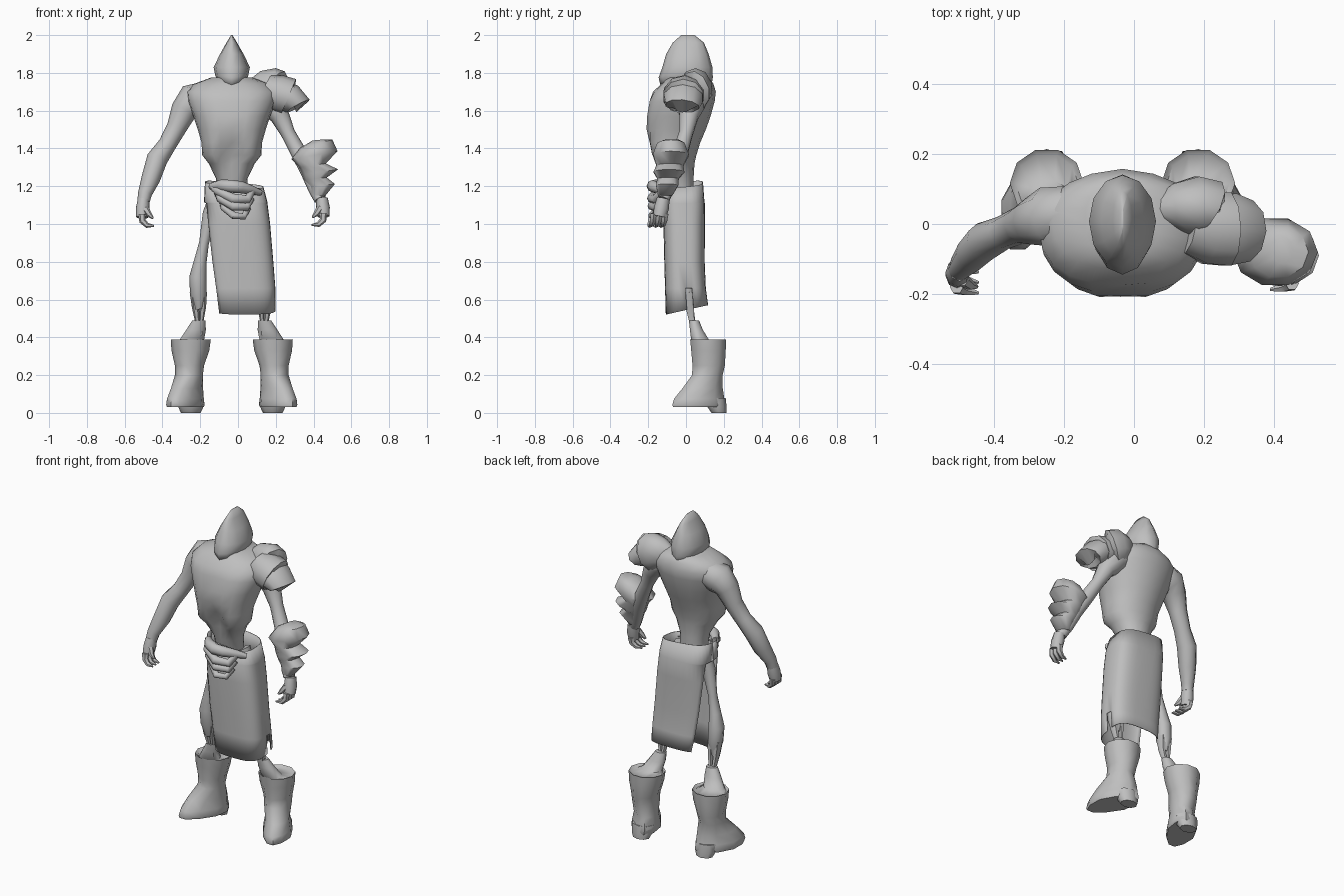
import bpy, bmesh, math
from mathutils import Vector

MID = -0.033  # x of the body's symmetry plane
grey = bpy.data.materials.new("plain_grey")
grey.diffuse_color = (0.52, 0.52, 0.52, 1)


def finish(name, bm, angle=50, fix=True):
    if fix:
        bmesh.ops.recalc_face_normals(bm, faces=bm.faces)
    me = bpy.data.meshes.new(name)
    bm.to_mesh(me)
    bm.free()
    me.materials.append(grey)
    ob = bpy.data.objects.new(name, me)
    bpy.context.collection.objects.link(ob)
    bpy.ops.object.select_all(action='DESELECT')
    ob.select_set(True)
    bpy.context.view_layer.objects.active = ob
    bpy.ops.object.shade_smooth_by_angle(angle=math.radians(angle))
    return ob


def skin(name, rings, angle=50):
    """Bridge rings of points and cap both ends."""
    bm = bmesh.new()
    vs = [[bm.verts.new(p) for p in r] for r in rings]
    n = len(vs[0])
    for a, b in zip(vs, vs[1:]):
        for i in range(n):
            j = (i + 1) % n
            bm.faces.new((a[i], a[j], b[j], b[i]))
    bm.faces.new(vs[0])
    bm.faces.new(vs[-1])
    return finish(name, bm, angle)


def power(v, e):
    return math.copysign(abs(v) ** e, v)


def oval(z, cx, cy, hx, hy, tilt=0, n=12, e=1.0):
    """Level oval ring; tilt raises it towards +x, e < 1 makes it boxier."""
    pts = []
    for i in range(n):
        a = math.tau * i / n
        x, y = hx * power(math.cos(a), e), hy * power(math.sin(a), e)
        pts.append(Vector((cx + x, cy + y, z + tilt * x)))
    return pts


def tube(name, path, n=8, flat=1.0, angle=50):
    """Limb along points (x, y, z, radius)."""
    pts = [Vector(p[:3]) for p in path]
    rings = []
    for i, p in enumerate(pts):
        d = (pts[min(i + 1, len(pts) - 1)] - pts[max(i - 1, 0)]).normalized()
        u = Vector((0, 1, 0)).cross(d).normalized()
        v = d.cross(u)
        r = path[i][3]
        rings.append([p + u * r * math.cos(math.tau * k / n)
                      + v * r * flat * math.sin(math.tau * k / n) for k in range(n)])
    return skin(name, rings, angle)


# Hood: pointed at the front and back, closing to a ridge on top
hood = []
for z, hx, y0, y1 in ((1.72, .05, -.08, .11), (1.733, .075, -.135, .135), (1.775, .088, -.145, .142),
                      (1.83, .096, -.125, .14), (1.90, .062, -.105, .12),
                      (1.96, .028, -.07, .095), (2.0, .004, -.025, .045)):
    ring = oval(z, MID, (y0 + y1) / 2, hx, (y1 - y0) / 2, 0, 12)
    for p in ring:
        if z < 1.8:  # chin drops to a point, cheeks stay higher
            p.z += .3 * abs(p.x - MID) * (1.82 - z) / .09
    hood.append(ring)
skin("hood", hood, 60)

# Torso: ribcage with a hollow belly under an arched rib edge
torso = []
for z, hx, y0, y1, hollow in ((1.14, .08, -.09, .04, 0), (1.24, .083, -.12, .04, 0),
                              (1.32, .122, -.165, .045, .04), (1.365, .157, -.20, .055, .07),
                              (1.43, .16, -.213, .075, .045), (1.50, .18, -.218, .105, .01),
                              (1.57, .203, -.215, .13, .01), (1.65, .235, -.20, .152, .015),
                              (1.70, .24, -.175, .158, 0), (1.742, .20, -.13, .145, 0),
                              (1.775, .11, -.10, .125, 0)):
    ring = oval(z, MID, (y0 + y1) / 2, hx, (y1 - y0) / 2, 0, 20, .85)
    for p in ring:
        if p.y < (y0 + y1) / 2:
            p.y += hollow * max(0, 1 - abs(p.x - MID) / .09)
        else:  # back falls away from the spine
            p.y -= .02 * abs(p.x - MID) / .25
    torso.append(ring)
skin("torso", torso, 60)

# Bare arm
tube("bare_arm", [(-.10, .045, 1.69, .04), (-.18, .035, 1.675, .078), (-.24, .02, 1.655, .09),
                  (-.287, .008, 1.60, .07), (-.325, -.003, 1.51, .053), (-.375, -.025, 1.42, .048),
                  (-.428, -.05, 1.345, .056), (-.462, -.085, 1.24, .05), (-.493, -.12, 1.16, .037),
                  (-.50, -.13, 1.12, .033)], 10, 1, 60)
# Armoured arm
tube("armoured_arm", [(.08, .04, 1.68, .05), (.17, .03, 1.65, .08), (.222, .015, 1.57, .052),
                      (.265, .0, 1.48, .038), (.32, -.03, 1.38, .042), (.375, -.07, 1.28, .045),
                      (.41, -.10, 1.18, .036), (.435, -.12, 1.13, .033)], 10, 1, 60)


# Hands: palm, three curled fingers and a thumb
def hand(side, x, y, z):
    s = -side  # towards the body
    tube(side_name[side] + "_palm", [(x, y + .01, z + .05, .031), (x - s * .005, y, z, .036),
                                     (x - s * .008, y - .01, z - .045, .032)], 8, 1.1)
    for k in range(3):
        fy = y - .04 + .03 * k
        tube(f"{side_name[side]}_finger_{k + 1}",
             [(x - s * .008, fy, z - .03, .02), (x - s * .005, fy - .005, z - .065, .018),
              (x + s * .02, fy - .012, z - .088, .014), (x + s * .055, fy - .018, z - .09, .005)], 6)
    tube(side_name[side] + "_thumb", [(x + s * .01, y - .02, z, .02), (x + s * .03, y - .035, z - .03, .015),
                                      (x + s * .05, y - .04, z - .05, .006)], 6)


side_name = {-1: "bare", 1: "armoured"}
hand(-1, -.50, -.14, 1.08)
hand(1, .445, -.13, 1.085)

# Shoulder guard: three overlapping flared plates
plates = (((.06, .04, 1.72, .04), (.115, .05, 1.725, .085), (.175, .05, 1.715, .113), (.203, .045, 1.705, .112),
           (.21, .03, 1.70, .06)),
          ((.15, .0, 1.715, .08), (.215, -.01, 1.69, .10), (.268, -.015, 1.675, .10), (.262, -.01, 1.67, .05)),
          ((.20, -.01, 1.70, .07), (.275, -.015, 1.665, .08), (.32, -.02, 1.625, .068), (.30, -.02, 1.62, .03)))
for i, path in enumerate(plates):
    tube(f"shoulder_plate_{i + 1}", path, 10, (.8, 1.1, 1.35)[i], 55)

# Forearm guard: three flared tiers
skin("forearm_guard", [oval(*r, n=10) for r in (
    (1.445, .425, -.075, .03, .04, .1), (1.425, .415, -.08, .085, .075, .25),
    (1.365, .405, -.08, .122, .10, .17), (1.31, .395, -.085, .07, .075, .15),
    (1.275, .435, -.09, .095, .085, .15), (1.24, .41, -.095, .06, .06, .1),
    (1.205, .445, -.10, .068, .062, .1), (1.15, .425, -.11, .038, .04, 0))], 55)

# Skirt: closed waistband over wrapped cloth, split down one side
rows = ((1.21, -.02, -.01, .155, .10, 0), (1.115, -.012, -.01, .168, .108, 0), (1.11, -.01, -.01, .166, .11, .38),
        (1.0, .0, -.01, .17, .11, .48), (.80, .015, -.008, .172, .107, .62),
        (.66, .028, -.003, .17, .108, .69), (.55, .036, .005, .163, .112, .72))
bm = bmesh.new()
N = 28
last = len(rows) - 1
grid = []
for k, (z, cx, cy, hx, hy, gap) in enumerate(rows):
    line = []
    for i in range(N + 1):
        a = -math.pi + gap + (math.tau - 2 * gap) * i / N
        x, y = hx * power(math.cos(a), .65), hy * power(math.sin(a), .65)
        droop = (.22 * (y - .02) if k == last else -.09 * x + .1 * y if k == 0 else 0)
        line.append(bm.verts.new((cx + x, cy + y, z + droop)))
    grid.append(line)
for k in range(last):
    for i in range(N):
        if k == last - 1 and i == N // 2:  # small notch at the side of the hem
            continue
        bm.faces.new((grid[k][i], grid[k + 1][i], grid[k + 1][i + 1], grid[k][i + 1]))
skirt = finish("skirt", bm, 50, False)
mod = skirt.modifiers.new("thickness", 'SOLIDIFY')
mod.thickness = .004
mod.offset = -1

# Knotted sash hanging at the front of the waist
tube("sash_knot", [(-.14, -.09, 1.20, .02), (-.09, -.15, 1.205, .03), (-.035, -.175, 1.20, .034),
                   (.015, -.165, 1.195, .032), (.07, -.125, 1.18, .025), (.12, -.09, 1.165, .015)], 8)
for i, (low, x0, x1, r) in enumerate(((1.125, -.13, .075, .024), (1.085, -.12, .07, .022), (1.035, -.10, .055, .018))):
    xm = (x0 + x1) / 2
    tube(f"sash_loop_{i + 1}", [(x0, -.11, 1.19, r * .7), (x0 + .025, -.15, low + .05, r), (xm, -.18, low + .01, r * 1.1),
                                (x1 - .025, -.16, low + .005, r), (x1, -.125, low + .05, r * .8)], 8)


# Legs and boots, modelled on one side and mirrored
def pair(ob):
    ob.name = "left_" + ob.name
    me = ob.data.copy()
    for v in me.vertices:
        v.co.x = 2 * MID - v.co.x
    me.flip_normals()
    other = bpy.data.objects.new(ob.name.replace("left", "right"), me)
    bpy.context.collection.objects.link(other)


pair(tube("thigh", [(-.10, -.01, 1.16, .05), (-.15, -.01, 1.05, .038), (-.18, -.005, .90, .026),
                    (-.20, 0, .80, .034), (-.212, .005, .72, .046), (-.21, .01, .63, .044), (-.208, .015, .55, .022)]))
pair(tube("outer_shin", [(-.232, .012, .64, .024), (-.225, .02, .56, .019), (-.216, .03, .49, .013), (-.21, .055, .42, .02)], 6, 1.3))
pair(tube("inner_shin", [(-.188, .015, .64, .024), (-.187, .02, .56, .018), (-.194, .035, .49, .012), (-.20, .055, .42, .02)], 6, 1.3))

boot = [oval(*r, n=10) for r in (
    (.49, -.207, .042, .034, .028), (.44, -.222, .055, .052, .036), (.385, -.245, .075, .065, .05),
    (.375, -.25, .117, .09, .085), (.388, -.25, .117, .106, .10), (.33, -.252, .119, .10, .096),
    (.25, -.257, .12, .077, .09), (.20, -.26, .113, .074, .085),
    (.13, -.265, .088, .08, .112), (.075, -.27, .07, .092, .14), (.042, -.27, .068, .096, .148),
    (.03, -.27, .068, .09, .143))]
for ring in boot[8:]:  # toes turn outwards and narrow
    for p in ring:
        k = max(0, .07 - p.y)
        p.x = -.267 + (p.x + .267) * (1 - 1.8 * k) + .35 * (p.y - .11)
pair(skin("boot", boot, 55))
pair(skin("heel", [oval(*r, n=8) for r in ((.08, -.25, .155, .07, .055), (.03, -.25, .165, .066, .05),
                                           (0, -.25, .175, .052, .04))], 55))
